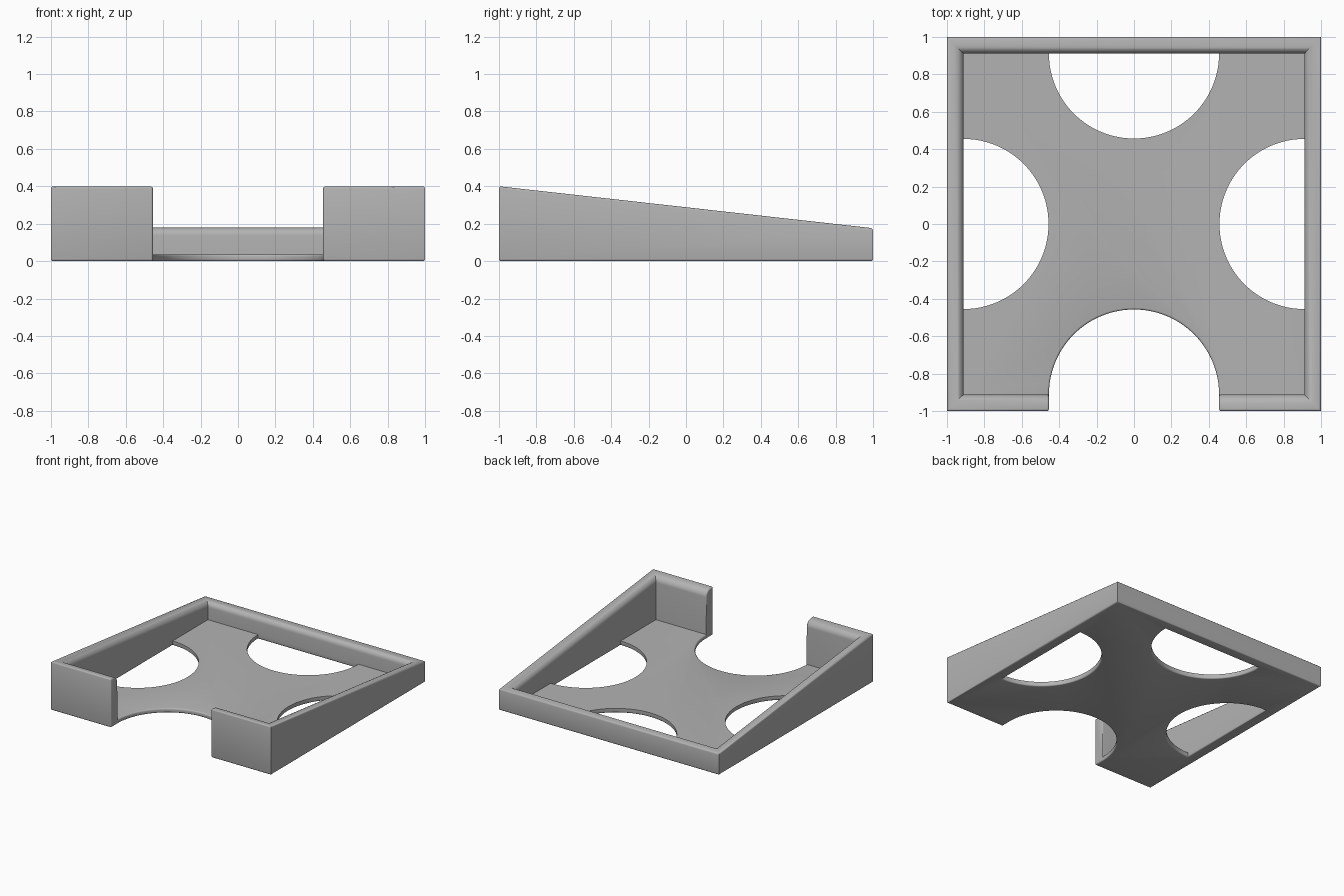
import bpy, bmesh, math

if "Cube" in bpy.data.objects:
    bpy.data.objects.remove(bpy.data.objects["Cube"])

WALL, FLOOR, R, LIP, EDGE = 0.088, 0.036, 0.455, 0.05, 0.012
INNER = 1 - WALL                      # inside face of the walls


def top_z(y):                         # sloping rim, high at the front
    return 0.288 - 0.112 * y


def arc(cx, cz, r, a0, a1, n):
    return [(cx + r * math.cos(math.radians(a0 + (a1 - a0) * i / n)),
             cz + r * math.sin(math.radians(a0 + (a1 - a0) * i / n))) for i in range(n + 1)]


def make_object(name, bm):
    bmesh.ops.recalc_face_normals(bm, faces=bm.faces)
    mesh = bpy.data.meshes.new(name)
    bm.to_mesh(mesh)
    bm.free()
    ob = bpy.data.objects.new(name, mesh)
    bpy.context.collection.objects.link(ob)
    return ob


# Wall section: (inset, height, measured from the rim?)
section = [(d, z, False) for d, z in arc(EDGE, EDGE, EDGE, 270, 180, 3)]
section += [(d, z, True) for d, z in arc(EDGE, -EDGE, EDGE, 180, 90, 3)]
section += [(d, z, True) for d, z in arc(WALL - LIP, -LIP, LIP, 90, 0, 8)]
section += [(WALL, FLOOR, False)]

# Tray: the section mitred round a square, closed by the floor
bm = bmesh.new()
rings = []
for d, z, from_rim in section:
    h = 1 - d
    rings.append([bm.verts.new((sx * h, sy * h, z + (top_z(sy * h) if from_rim else 0)))
                  for sx, sy in ((-1, -1), (1, -1), (1, 1), (-1, 1))])
for a, b in zip(rings, rings[1:]):
    for i in range(4):
        j = (i + 1) % 4
        bm.faces.new((a[i], a[j], b[j], b[i]))
bm.faces.new(rings[0][::-1])
bm.faces.new(rings[-1])
tray = make_object("tray", bm)


# Half-round cutters; the front one also runs out through the wall
def cutter(name, angle, reach):
    pts = arc(0, -INNER, R, 0, 180, 48)
    if reach:
        pts += [(-R, -INNER - reach), (R, -INNER - reach)]
    c, s = math.cos(angle), math.sin(angle)
    b = bmesh.new()
    face = b.faces.new([b.verts.new((x * c - y * s, x * s + y * c, -0.2)) for x, y in pts])
    out = bmesh.ops.extrude_face_region(b, geom=[face])["geom"]
    bmesh.ops.translate(b, verts=[v for v in out if isinstance(v, bmesh.types.BMVert)], vec=(0, 0, 1))
    ob = make_object(name, b)
    ob.hide_render = True
    return ob


cutters = [cutter(n, math.radians(a), r) for n, a, r in (
    ("front_cutter", 0, 0.3), ("right_cutter", 90, 0),
    ("back_cutter", 180, 0), ("left_cutter", 270, 0))]
for c in cutters:
    mod = tray.modifiers.new(c.name, "BOOLEAN")
    mod.operation, mod.solver, mod.object = "DIFFERENCE", "EXACT", c
mesh = bpy.data.meshes.new_from_object(tray.evaluated_get(bpy.context.evaluated_depsgraph_get()))
tray.modifiers.clear()
tray.data = mesh
for c in cutters:
    bpy.data.objects.remove(c)


# Round the front cut-out all over and the other holes underneath
def on_front_cut(v):
    x, y, _ = v.co
    if y < -INNER:
        return abs(abs(x) - R) < 1e-3
    return abs(math.hypot(x, y + INNER) - R) < 1e-3


bm = bmesh.new()
bm.from_mesh(mesh)
bmesh.ops.remove_doubles(bm, verts=bm.verts, dist=1e-5)
bm.normal_update()
cut = {f for f in bm.faces if abs(f.normal.z) < 0.01 and all(on_front_cut(v) for v in f.verts)}
edges = []
for e in bm.edges:
    rim = sum(f in cut for f in e.link_faces) == 1
    under = all(v.co.z < 1e-4 and max(abs(v.co.x), abs(v.co.y)) < 0.95 for v in e.verts)
    if rim or (under and e.calc_face_angle(0) > 1):
        edges.append(e)
bmesh.ops.bevel(bm, geom=edges, offset=0.01, segments=3, profile=0.5, affect="EDGES")
bm.to_mesh(mesh)
bm.free()

# Finish
gray = bpy.data.materials.new("plain gray")
gray.diffuse_color = (0.45, 0.45, 0.45, 1)
gray.use_nodes = True
gray.node_tree.nodes["Principled BSDF"].inputs["Base Color"].default_value = gray.diffuse_color
mesh.materials.clear()
mesh.materials.append(gray)
bpy.context.view_layer.objects.active = tray
tray.select_set(True)
bpy.ops.object.shade_smooth_by_angle(angle=math.radians(35))
